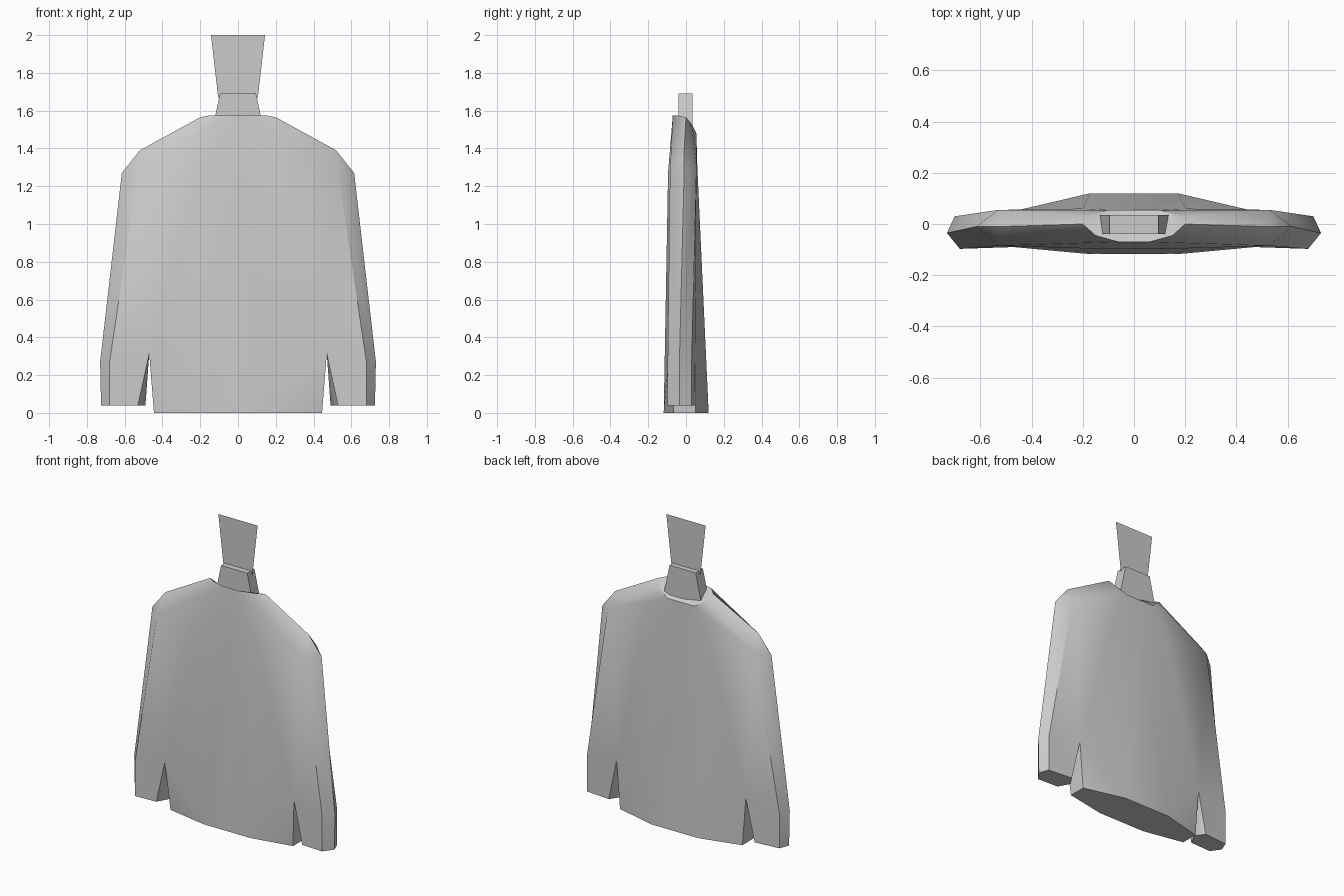
import bpy
import bmesh
import math

cube = bpy.data.objects.get("Cube")
if cube:
    bpy.data.objects.remove(cube)

grey = bpy.data.materials.new("light_grey")
grey.use_nodes = True
grey.diffuse_color = (0.6, 0.6, 0.6, 1)
grey.node_tree.nodes["Principled BSDF"].inputs["Base Color"].default_value = (0.6, 0.6, 0.6, 1)


def make_object(name, points, faces):
    """Build a mesh object from named points and faces listed as point names."""
    bm = bmesh.new()
    verts = {key: bm.verts.new(co) for key, co in points.items()}
    for face in faces:
        bm.faces.new([verts[key] for key in face.split()])
    bmesh.ops.recalc_face_normals(bm, faces=bm.faces)
    mesh = bpy.data.meshes.new(name)
    bm.to_mesh(mesh)
    bm.free()
    mesh.materials.append(grey)
    obj = bpy.data.objects.new(name, mesh)
    bpy.context.collection.objects.link(obj)
    return obj


# Side seam, shared by the front and back panels, and the inner cuff corner
points = {
    "collar_side": (0.2, 0, 1.565),
    "shoulder": (0.52, -0.01, 1.39),
    "arm_top": (0.615, -0.01, 1.27),
    "elbow": (0.73, -0.035, 0.27),
    "cuff": (0.725, -0.035, 0.04),
    "cuff_inner": (0.49, -0.015, 0.04),
}

# Front panel points
front = {
    "neck_mid": (0, -0.07, 1.575),
    "neck": (0.06, -0.07, 1.575),
    "neck_side": (0.15, -0.045, 1.575),
    "chest_mid": (0, -0.095, 1.27),
    "chest": (0.2, -0.095, 1.27),
    "armhole": (0.53, -0.085, 1.27),
    "armpit": (0.47, -0.09, 0.315),
    "hem_mid": (0, -0.118, 0),
    "hem": (0.17, -0.118, 0),
    "hem_side": (0.445, -0.065, 0),
    "sleeve": (0.68, -0.097, 0.27),
    "cuff_a": (0.53, -0.09, 0.04),
    "cuff_b": (0.68, -0.097, 0.04),
}

# Back panel points
back = {
    "neck_mid": (0, 0.055, 1.48),
    "neck": (0.1, 0.055, 1.48),
    "neck_side": (0.18, 0.03, 1.53),
    "chest_mid": (0, 0.06, 1.3),
    "chest": (0.2, 0.06, 1.3),
    "armhole": (0.53, 0.055, 1.3),
    "armpit": (0.47, 0.05, 0.315),
    "hem_mid": (0, 0.12, 0),
    "hem": (0.17, 0.12, 0),
    "hem_side": (0.445, 0.05, 0),
    "sleeve": (0.7, 0.03, 0.27),
    "cuff_a": (0.53, 0.045, 0.04),
    "cuff_b": (0.7, 0.03, 0.04),
}

# Each panel has the same layout; * marks points that belong to the panel
panel = [
    "*neck_mid *neck *chest *chest_mid",
    "*neck *neck_side *armhole *chest",
    "*neck_side collar_side shoulder *armhole",
    "shoulder arm_top *armhole",
    "*chest_mid *chest *hem *hem_mid",
    "*chest *armhole *armpit *hem",
    "*armpit *hem_side *hem",
    "*armhole *sleeve *armpit",
    "*armpit *sleeve *cuff_b *cuff_a",
    "*armhole arm_top elbow *sleeve",
    "*sleeve elbow cuff *cuff_b",
    "*armpit *cuff_a cuff_inner",
]
faces = []
for prefix, side in (("f_", front), ("b_", back)):
    points.update({prefix + key: co for key, co in side.items()})
    faces += [face.replace("*", prefix) for face in panel]

# Collar cap, hem, cuff and the gap between sleeve and body
faces += [
    "f_neck_mid f_neck f_neck_side collar_side b_neck_side b_neck b_neck_mid",
    "f_hem_mid f_hem f_hem_side b_hem_side b_hem b_hem_mid",
    "f_cuff_a f_cuff_b cuff b_cuff_b b_cuff_a cuff_inner",
    "f_armpit f_hem_side b_hem_side b_armpit",
    "f_armpit cuff_inner b_armpit",
]
garment = make_object("garment_body", points, faces)
mirror = garment.modifiers.new("Mirror", "MIRROR")
mirror.use_clip = True
bpy.ops.object.select_all(action="DESELECT")
garment.select_set(True)
bpy.context.view_layer.objects.active = garment
bpy.ops.object.modifier_apply(modifier=mirror.name)
bpy.ops.object.shade_smooth_by_angle(angle=math.radians(40))

# Tapered neck block
block = {}
for level, half, z in (("low", 0.141, 1.48), ("top", 0.095, 1.69)):
    for depth, y in (("f", -0.04), ("b", 0.035)):
        block[f"{level}_{depth}_l"] = (half, y, z)
        block[f"{level}_{depth}_r"] = (-half, y, z)
make_object("neck_block", block, [
    "low_f_l low_f_r low_b_r low_b_l",
    "top_f_l top_f_r top_b_r top_b_l",
    "low_f_l low_f_r top_f_r top_f_l",
    "low_b_l low_b_r top_b_r top_b_l",
    "low_f_l low_b_l top_b_l top_f_l",
    "low_f_r low_b_r top_b_r top_f_r",
])

# Flat upright tag standing in the neck block
tag = {"a": (-0.105, 0, 1.67), "b": (0.105, 0, 1.67), "c": (0.143, 0, 2), "d": (-0.143, 0, 2)}
make_object("upright_tag", tag, ["a b c d"])
